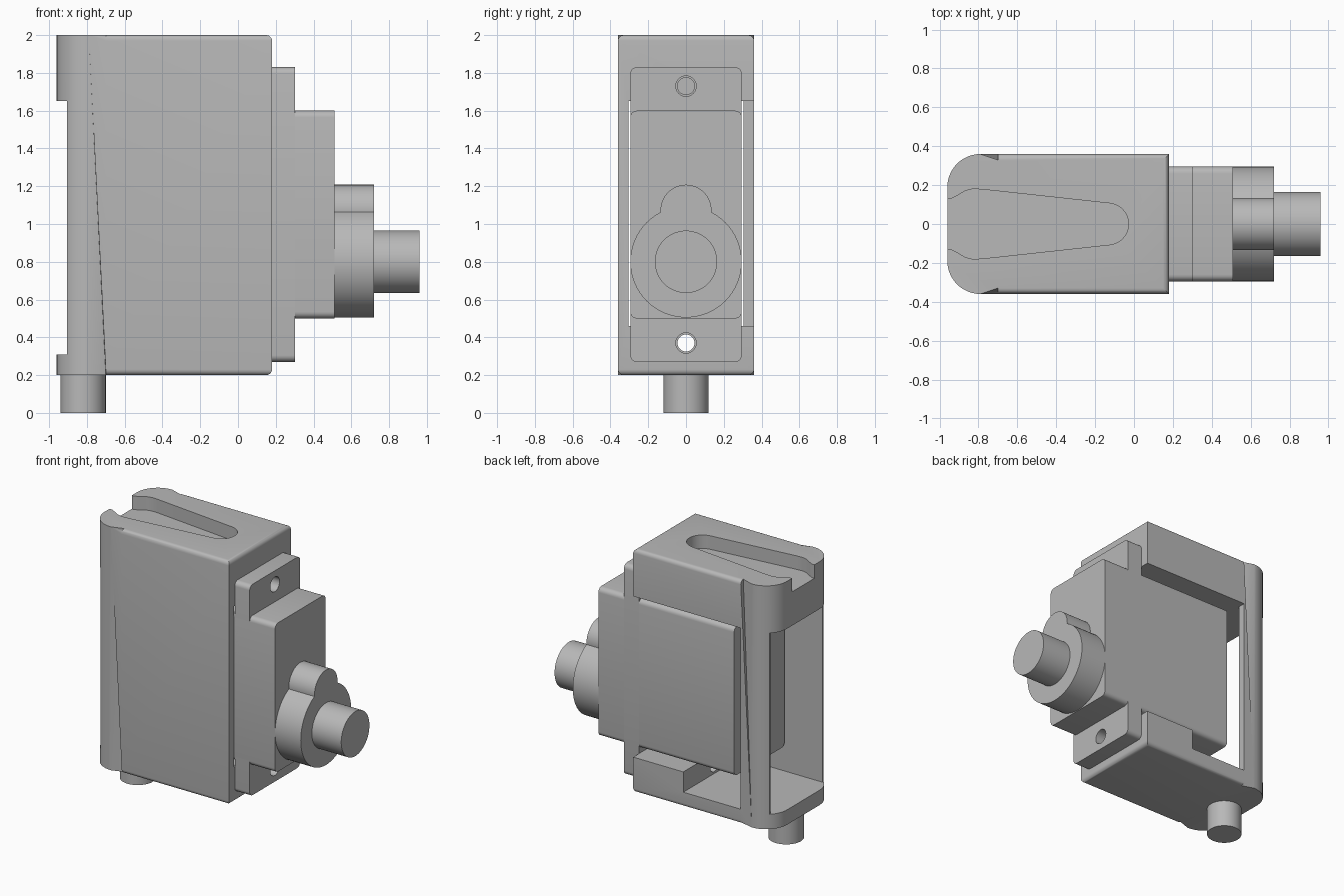
import bpy, bmesh, math
from mathutils import Matrix

cube = bpy.data.objects.get("Cube")
if cube:
    bpy.data.objects.remove(cube, do_unlink=True)

grey = bpy.data.materials.new("plain grey")
grey.use_nodes = True
grey.diffuse_color = (0.48, 0.48, 0.48, 1)
grey.node_tree.nodes["Principled BSDF"].inputs["Base Color"].default_value = (0.48, 0.48, 0.48, 1)


def finish(name, bm):
    bmesh.ops.recalc_face_normals(bm, faces=bm.faces)
    mesh = bpy.data.meshes.new(name)
    bm.to_mesh(mesh)
    bm.free()
    ob = bpy.data.objects.new(name, mesh)
    bpy.context.collection.objects.link(ob)
    mesh.materials.append(grey)
    return ob


def box(name, x, y, z, fillet=0, axis=None):
    """Box from ranges; optional fillet on the edges running along one axis."""
    bm = bmesh.new()
    bmesh.ops.create_cube(bm, size=1)
    for v in bm.verts:
        for i, (lo, hi) in enumerate((x, y, z)):
            v.co[i] = hi if v.co[i] > 0 else lo
    if fillet:
        edges = [e for e in bm.edges
                 if abs((e.verts[0].co - e.verts[1].co).normalized()[axis]) > 0.9]
        bmesh.ops.bevel(bm, geom=edges, offset=fillet, segments=5, profile=0.5, affect='EDGES')
    return finish(name, bm)


def rod(name, axis, start, end, r, a, z=0.0):
    """Cylinder along X (a = y centre, z centre) or along Z (a = x centre)."""
    bm = bmesh.new()
    mid = (start + end) / 2
    if axis == 'X':
        m = Matrix.Translation((mid, a, z)) @ Matrix.Rotation(math.pi / 2, 4, 'Y')
    else:
        m = Matrix.Translation((a, 0, mid))
    bmesh.ops.create_cone(bm, cap_ends=True, segments=64, radius1=r, radius2=r,
                          depth=end - start, matrix=m)
    return finish(name, bm)


def prism(half, z0, z1):
    """Extrude a plan outline mirrored about y = 0."""
    pts = half + [(x, -y) for x, y in reversed(half) if abs(y) > 1e-5]
    bm = bmesh.new()
    face = bm.faces.new([bm.verts.new((x, y, z0)) for x, y in pts])
    top = bmesh.ops.extrude_face_region(bm, geom=[face])
    for v in top["geom"]:
        if isinstance(v, bmesh.types.BMVert):
            v.co.z = z1
    return bm


def arc(cx, cy, r, a0, a1, n):
    angles = [math.radians(a0 + (a1 - a0) * i / n) for i in range(n + 1)]
    return [(cx + r * math.cos(a), cy + r * math.sin(a)) for a in angles]


def combine(ob, other, operation='DIFFERENCE'):
    mod = ob.modifiers.new("combine", 'BOOLEAN')
    mod.operation, mod.solver, mod.object = operation, 'EXACT', other
    bpy.context.view_layer.objects.active = ob
    bpy.ops.object.modifier_apply(modifier=mod.name)
    bpy.data.objects.remove(other, do_unlink=True)


# Bracket block: rounded at the -x end, filleted along its top and bottom edges
outline = [(0.18, 0.36), (-0.70, 0.36)] + arc(-0.79, 0.19, 0.17, 90, 180, 12)
bm = prism(outline, 0.2, 2.0)
bm.edges.ensure_lookup_table()
rim = [e for e in bm.edges
       if abs(e.verts[0].co.z - e.verts[1].co.z) < 0.01
       and all(v.co.x > -0.71 for v in e.verts)]
bmesh.ops.bevel(bm, geom=rim, offset=0.03, segments=5, profile=0.5, affect='EDGES')
bracket = finish("bracket", bm)

# Hollow the bracket: main bay, deeper floor, open side, relieved end
inner = (-0.305, 0.305)
combine(bracket, box("cut", (-1.2, 0.5), inner, (0.46, 1.65)))
combine(bracket, box("cut", (-1.2, -0.23), inner, (0.31, 1.0)))
combine(bracket, box("cut", (-0.70, 0.5), (0.2, 0.6), (0.46, 1.65)))
combine(bracket, box("cut", (-0.70, -0.23), (0.2, 0.6), (0.31, 1.0)))
combine(bracket, box("cut", (-1.2, -0.905), (-0.6, 0.6), (0.31, 1.65)))

# Tapered keyway in the top
slot = [(-1.1, 0.13), (-0.94, 0.13), (-0.91, 0.145), (-0.87, 0.17), (-0.83, 0.18), (-0.78, 0.178)]
slot += arc(-0.135, 0, 0.107, 84, 0, 12)
combine(bracket, finish("cut", prism(slot, 1.9, 2.1)))

# Screw holes in the bracket
for z, depth in ((0.37, -0.4), (1.73, -0.2)):
    combine(bracket, rod("cut", 'X', depth, 0.4, 0.045, 0, z))

# Mounting flange with clearance holes
flange = box("mounting_flange", (0.18, 0.302), (-0.295, 0.295), (0.27, 1.83), 0.035, 0)
for z in (0.37, 1.73):
    combine(flange, rod("cut", 'X', 0.0, 0.5, 0.054, 0, z))

# Motor body, gear boss and output shaft
body = box("motor_body", (-0.60, 0.51), (-0.295, 0.295), (0.5, 1.6), 0.035, 0)
boss = rod("gear_boss", 'X', 0.51, 0.72, 0.295, 0, 0.8)
combine(boss, rod("idler_boss", 'X', 0.51, 0.72, 0.135, 0, 1.073), 'UNION')
shaft = rod("output_shaft", 'X', 0.70, 0.96, 0.165, 0, 0.8)

# Pivot peg under the bracket
peg = rod("pivot_peg", 'Z', 0.0, 0.22, 0.12, -0.82)

for ob in (bracket, flange, body, boss, shaft, peg):
    bpy.ops.object.select_all(action='DESELECT')
    ob.select_set(True)
    bpy.context.view_layer.objects.active = ob
    bpy.ops.object.shade_smooth_by_angle(angle=math.radians(30))
